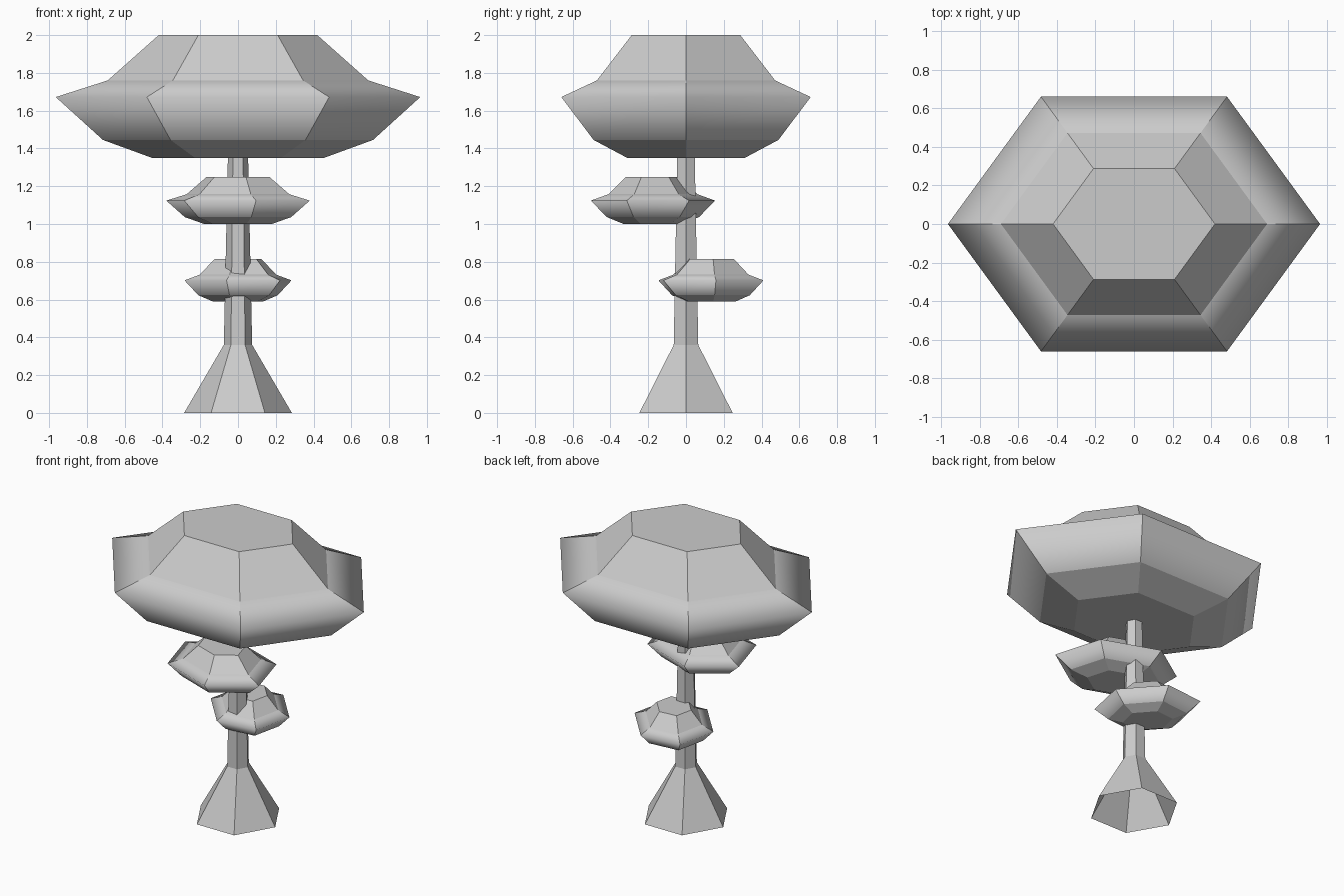
import bpy, bmesh
from math import cos, sin, pi, radians

if "Cube" in bpy.data.objects:
    bpy.data.objects.remove(bpy.data.objects["Cube"])


def hex_loft(name, rings, y_scale=1.0, capped=True, smooth_ring=None):
    """Six-sided loft through (radius, z) rings; one ring may be shaded soft."""
    bm = bmesh.new()
    loops = [[bm.verts.new((r * cos(k * pi / 3), r * sin(k * pi / 3) * y_scale, z))
              for k in range(6)] for r, z in rings]
    for a, b in zip(loops, loops[1:]):
        for k in range(6):
            n = (k + 1) % 6
            bm.faces.new((a[k], a[n], b[n], b[k]))
    if capped:
        bm.faces.new(loops[0][::-1])
        bm.faces.new(loops[-1])
    if smooth_ring is not None:
        soft = set(loops[smooth_ring])
        for f in bm.faces:
            f.smooth = True
        for e in bm.edges:
            e.smooth = all(v in soft for v in e.verts)
    mesh = bpy.data.meshes.new(name)
    bm.to_mesh(mesh)
    bm.free()
    obj = bpy.data.objects.new(name, mesh)
    bpy.context.collection.objects.link(obj)
    return obj


# Foliage profile shared by all crowns, starting at its underside
CROWN = [(0.455, 0), (0.715, 0.095), (0.965, 0.322), (0.69, 0.41), (0.42, 0.65)]


def crown(name, location, scale, height, turn):
    obj = hex_loft(name, CROWN, y_scale=0.79, smooth_ring=2)
    obj.location = location
    obj.scale = (scale, scale, height / 0.65)
    obj.rotation_euler.z = radians(turn)


# Trunk with flared, open foot
hex_loft("trunk", [(0.285, 0), (0.075, 0.36), (0.053, 1.38)], capped=False)

# Large top crown and two smaller side clumps
crown("top_foliage", (0, 0, 1.35), 1.0, 0.65, 0)
crown("front_foliage", (0, -0.175, 1.0), 0.419, 0.25, -20)
crown("back_foliage", (0, 0.132, 0.59), 0.348, 0.225, -48.5)
